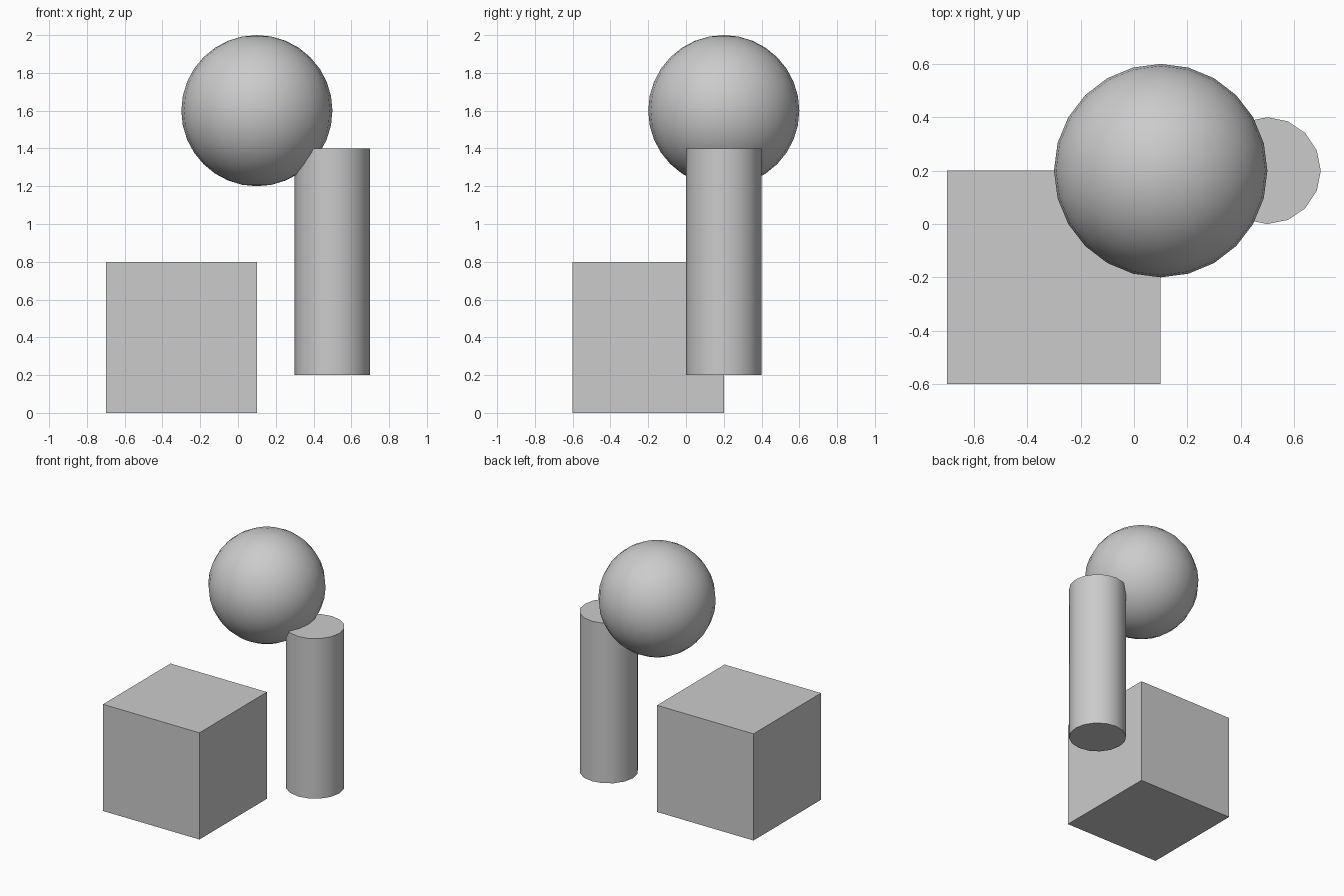
import bpy
from math import radians

default = bpy.data.objects.get("Cube")
if default:
    bpy.data.objects.remove(default, do_unlink=True)

# One plain grey for every part
grey = bpy.data.materials.new("plain grey")
grey.use_nodes = True
colour = (0.6, 0.6, 0.6, 1)
grey.diffuse_color = colour
grey.node_tree.nodes["Principled BSDF"].inputs["Base Color"].default_value = colour


def finish(name, smooth=False):
    part = bpy.context.object
    part.name = name
    part.data.materials.append(grey)
    if smooth:
        bpy.ops.object.shade_smooth_by_angle(angle=radians(40))


# Cube resting on the ground
bpy.ops.mesh.primitive_cube_add(size=0.8, location=(-0.3, -0.2, 0.4))
finish("box")

# Upright column
bpy.ops.mesh.primitive_cylinder_add(vertices=16, radius=0.2, depth=1.2, location=(0.5, 0.2, 0.8))
finish("column", smooth=True)

# Ball overlapping the top of the column
bpy.ops.mesh.primitive_uv_sphere_add(segments=24, ring_count=16, radius=0.4, location=(0.1, 0.2, 1.6))
finish("ball", smooth=True)
